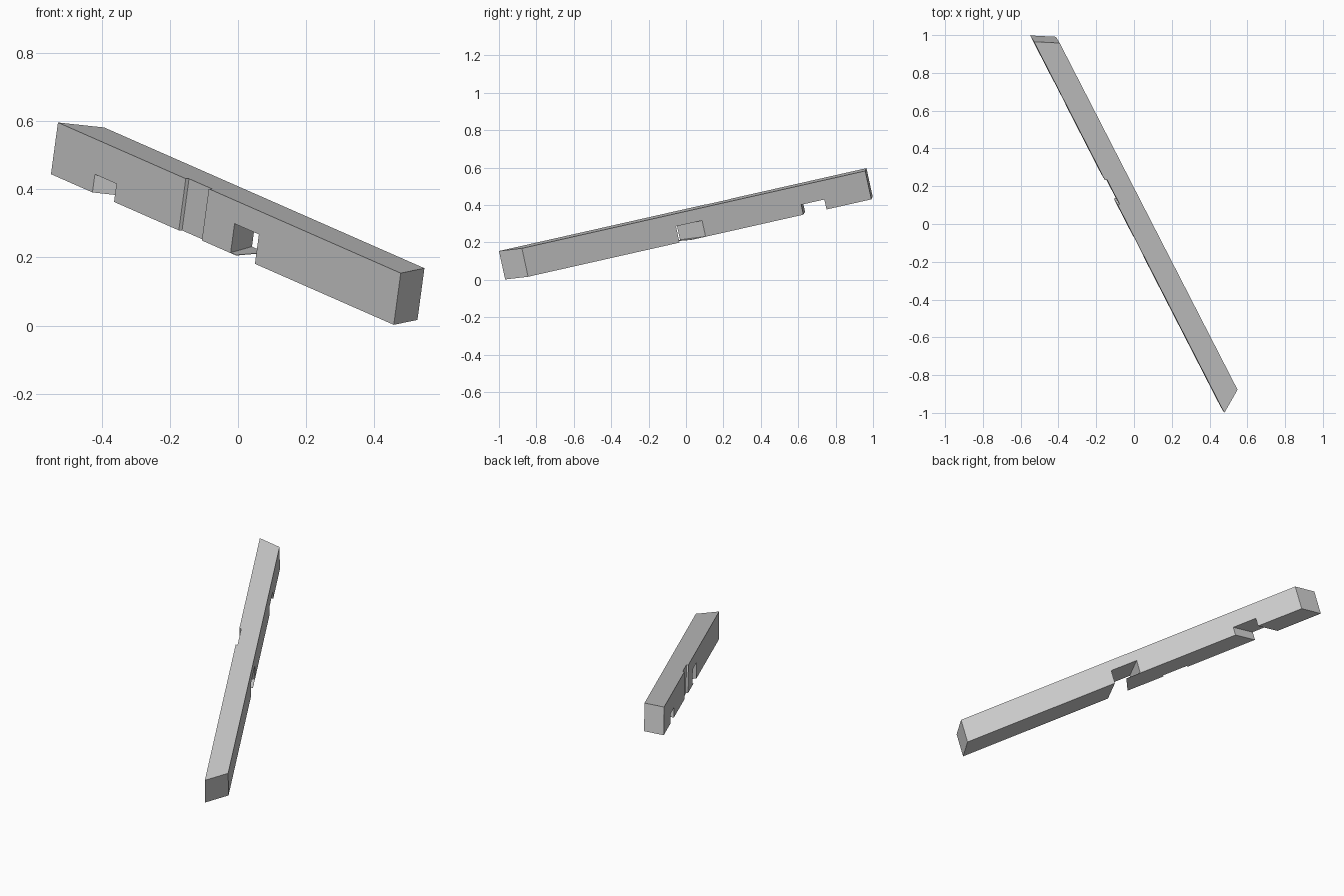
import bpy, bmesh
from mathutils import Vector

if "Cube" in bpy.data.objects:
    bpy.data.objects.remove(bpy.data.objects["Cube"])

# Beam frame: origin corner, then full length, full width and full height
ORIGIN = Vector((0.458, -0.967, 0.002))
ALONG = Vector((-1.008, 1.965, 0.443))
ACROSS = Vector((0.105, 0.054, -0.001))
UP = Vector((0.0205, -0.033, 0.152))

grey = bpy.data.materials.new("plain grey")
grey.use_nodes = True
COLOUR = (0.6, 0.6, 0.6, 1)
grey.diffuse_color = COLOUR
grey.node_tree.nodes["Principled BSDF"].inputs["Base Color"].default_value = COLOUR


def prism(name, plan, low, high):
    """Extrude a plan of (along, across) points between two relative heights."""
    bm = bmesh.new()
    base = [bm.verts.new(ORIGIN + ALONG * s + ACROSS * t + UP * low) for s, t in plan]
    face = bm.faces.new(base)
    ext = bmesh.ops.extrude_face_region(bm, geom=[face])
    top = [v for v in ext["geom"] if isinstance(v, bmesh.types.BMVert)]
    bmesh.ops.translate(bm, verts=top, vec=UP * (high - low))
    bmesh.ops.recalc_face_normals(bm, faces=bm.faces)
    mesh = bpy.data.meshes.new(name)
    bm.to_mesh(mesh)
    bm.free()
    mesh.materials.append(grey)
    obj = bpy.data.objects.new(name, mesh)
    bpy.context.collection.objects.link(obj)
    return obj


def slot(start, end, skew, t0, t1):
    """Plan of a slot crossing the beam, drifting along it by skew."""
    return [(start + skew * t0, t0), (end + skew * t0, t0),
            (end + skew * t1, t1), (start + skew * t1, t1)]


# Mitred beam
beam = prism("beam", [(0, 0), (1, 0), (0.969, 1), (0.035, 1)], 0, 1)

# Two skewed notches in the underside and a shallow housing in one side
cutters = [
    prism("middle_notch_cutter", slot(0.405, 0.476, 0.042, -0.3, 1.3), -0.3, 0.57),
    prism("upper_notch_cutter", slot(0.816, 0.879, -0.032, -0.3, 1.3), -0.3, 0.35),
    prism("side_housing_cutter", slot(0.56, 0.627, 0, -0.3, 0.09), -0.3, 1.3),
]
for cutter in cutters:
    mod = beam.modifiers.new(cutter.name, "BOOLEAN")
    mod.operation = "DIFFERENCE"
    mod.solver = "EXACT"
    mod.object = cutter
    cutter.hide_render = True
    cutter.hide_viewport = True
    cutter.display_type = "WIRE"

# Thin lip left at the foot of the middle notch
prism("notch_lip", [(0.476, 0), (0.46, 0), (0.479, 1), (0.518, 1)], 0, 0.01)

# Bake the cuts and drop the cutters
bpy.context.view_layer.update()
graph = bpy.context.evaluated_depsgraph_get()
cut_mesh = bpy.data.meshes.new_from_object(beam.evaluated_get(graph))
beam.modifiers.clear()
beam.data = cut_mesh
for cutter in cutters:
    bpy.data.objects.remove(cutter)
